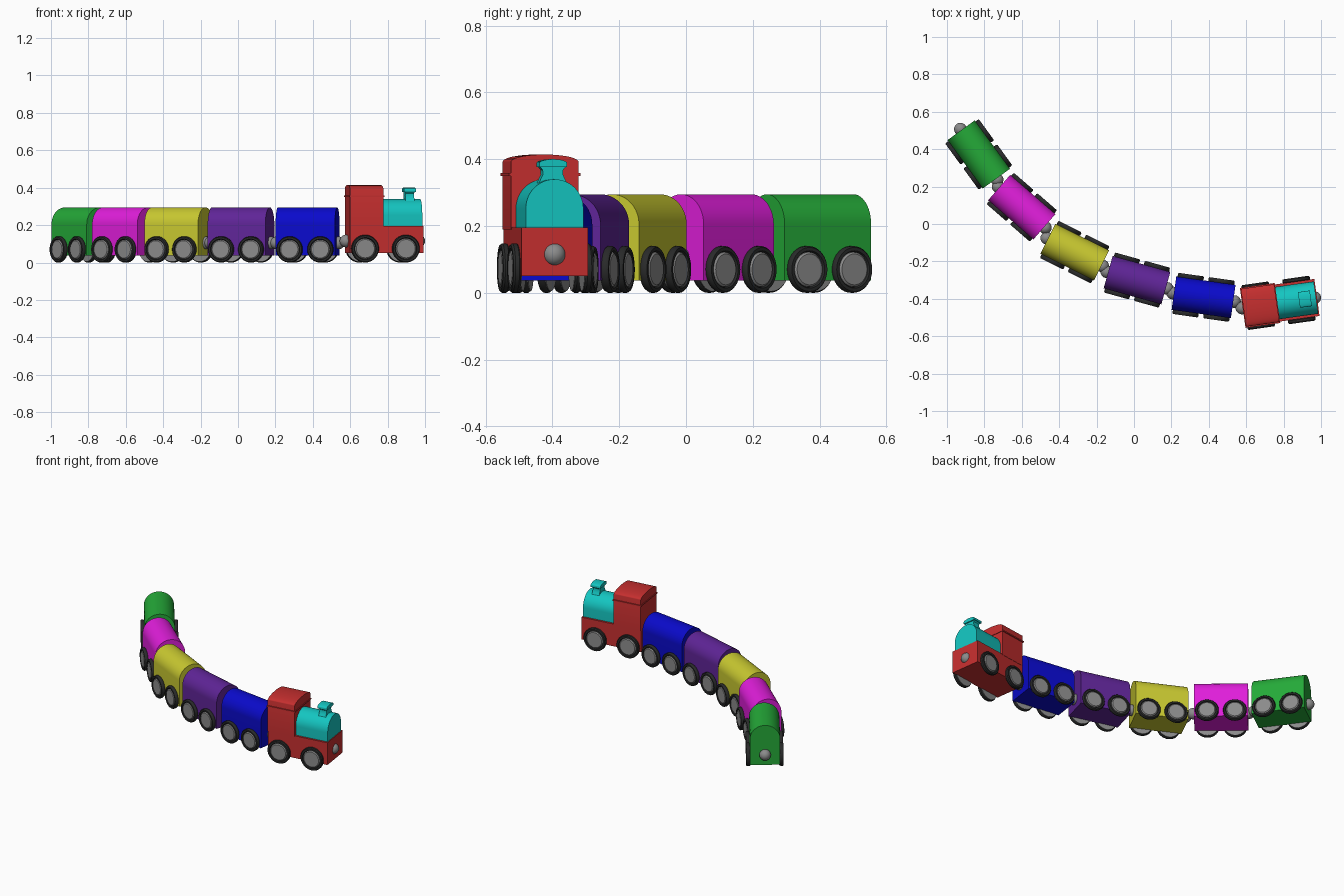
import bpy, bmesh, math
from mathutils import Matrix, Vector

if "Cube" in bpy.data.objects:
    bpy.data.objects.remove(bpy.data.objects["Cube"])


def material(name, r, g, b):
    m = bpy.data.materials.new(name)
    m.diffuse_color = (r, g, b, 1)
    m.use_nodes = True
    m.node_tree.nodes["Principled BSDF"].inputs["Base Color"].default_value = m.diffuse_color
    return m


RED = material("red", 0.56, 0.028, 0.028)
TEAL = material("teal", 0.007, 0.56, 0.53)
BLUE = material("blue", 0.003, 0.003, 0.6)
PURPLE = material("purple", 0.115, 0.018, 0.31)
YELLOW = material("yellow", 0.58, 0.58, 0.03)
MAGENTA = material("magenta", 0.75, 0.013, 0.71)
GREEN = material("green", 0.018, 0.4, 0.04)
GRAY = material("gray", 0.26, 0.26, 0.26)
BLACK = material("black", 0.022, 0.023, 0.023)


def finish(name, bm, mat, frame):
    bmesh.ops.recalc_face_normals(bm, faces=bm.faces[:])
    me = bpy.data.meshes.new(name)
    bm.to_mesh(me)
    bm.free()
    me.materials.append(mat)
    ob = bpy.data.objects.new(name, me)
    ob.matrix_world = frame
    bpy.context.collection.objects.link(ob)
    bpy.context.view_layer.objects.active = ob
    ob.select_set(True)
    bpy.ops.object.shade_smooth_by_angle(angle=math.radians(35))
    ob.select_set(False)
    return ob


def extrude(name, profile, x0, x1, mat, frame):
    """Extrude a closed (y, z) profile along local x."""
    bm = bmesh.new()
    face = bm.faces.new([bm.verts.new((x0, y, z)) for y, z in profile])
    ext = bmesh.ops.extrude_face_region(bm, geom=[face])
    bmesh.ops.translate(bm, vec=(x1 - x0, 0, 0),
                        verts=[v for v in ext["geom"] if isinstance(v, bmesh.types.BMVert)])
    return finish(name, bm, mat, frame)


def arch(half, bottom, spring, rise, n=24):
    """Box section with an elliptical top."""
    top = [(half * math.cos(math.pi * i / n), spring + rise * math.sin(math.pi * i / n))
           for i in range(n + 1)]
    return [(-half, bottom), (half, bottom)] + top


def box(half, z0, z1):
    return [(-half, z0), (half, z0), (half, z1), (-half, z1)]


def lathe(name, profile, centre, side, mat, frame, n=36):
    """Turn a (radius, depth) profile about local y, depth pointing outward."""
    bm = bmesh.new()
    vs = [bm.verts.new((r, side * d, 0)) for r, d in profile]
    edges = [bm.edges.new(p) for p in zip(vs, vs[1:])]
    bmesh.ops.spin(bm, geom=vs + edges, cent=(0, 0, 0), axis=(0, 1, 0),
                   angle=math.tau, steps=n)
    bmesh.ops.remove_doubles(bm, verts=bm.verts[:], dist=1e-5)
    bmesh.ops.translate(bm, vec=centre, verts=bm.verts[:])
    return finish(name, bm, mat, frame)


def wheels(name, xs, half, r, frame):
    tire = [(r * .75, 0), (r * .94, 0), (r, .006), (r, .018), (r * .94, .024),
            (r * .8, .024), (r * .75, .018), (r * .75, 0)]
    hub = [(0, -.002), (r * .93, -.002), (r * .93, .002), (r * .74, .003),
           (r * .74, .019), (r * .66, .024), (0, .024)]
    for i, x in enumerate(xs):
        for side, label in ((-1, "right"), (1, "left")):
            c = Vector((x, side * half, r))
            lathe(f"{name}_tire_{label}_{i}", tire, c, side, BLACK, frame)
            lathe(f"{name}_hub_{label}_{i}", hub, c, side, GRAY, frame)


def couplers(name, xs, z, frame):
    for i, x in enumerate(xs):
        bm = bmesh.new()
        bmesh.ops.create_uvsphere(bm, u_segments=24, v_segments=14, radius=0.034,
                                  matrix=Matrix.Translation((x, 0, z)))
        finish(f"{name}_coupler_{i}", bm, GRAY, frame)


def place(x, y, degrees):
    return Matrix.Translation((x, y, 0)) @ Matrix.Rotation(math.radians(degrees), 4, "Z")


# wagons along the curve
for name, mat, x, y, turn in (("blue_wagon", BLUE, .372, -.392, -8),
                              ("purple_wagon", PURPLE, .016, -.3, -15.5),
                              ("yellow_wagon", YELLOW, -.317, -.15, -26.5),
                              ("magenta_wagon", MAGENTA, -.6, .09, -41),
                              ("green_wagon", GREEN, -.83, .372, -54)):
    f = place(x, y, turn)
    extrude(name + "_body", arch(.09, .037, .205, .09), -.16, .16, mat, f)
    wheels(name, (-.083, .083), .087, .07, f)
    couplers(name, (-.167, .167), .105, f)

# engine, local x running from its rear to its nose
f = place(.585, -.448, 8)
extrude("engine_base", box(.1, .05, .195), 0, .397, RED, f)
extrude("cab", arch(.102, .19, .392, .022), 0, .18, RED, f)
extrude("cab_eave", box(.108, .35, .358), -.004, .184, RED, f)
extrude("boiler", arch(.087, .195, .253, .087), .18, .392, TEAL, f)

# chimney with flared foot and arched cap
half = [(.046, .32), (.036, .342), (.03, .355), (.031, .368), (.041, .38)]
extrude("chimney_stem", half + [(-y, z) for y, z in reversed(half)], .308, .356, TEAL, f)
extrude("chimney_cap", arch(.042, .376, .388, .012), .3, .364, TEAL, f)

wheels("engine", (.08, .3), .097, .074, f)
couplers("engine", (-.008, .385), .115, f)
